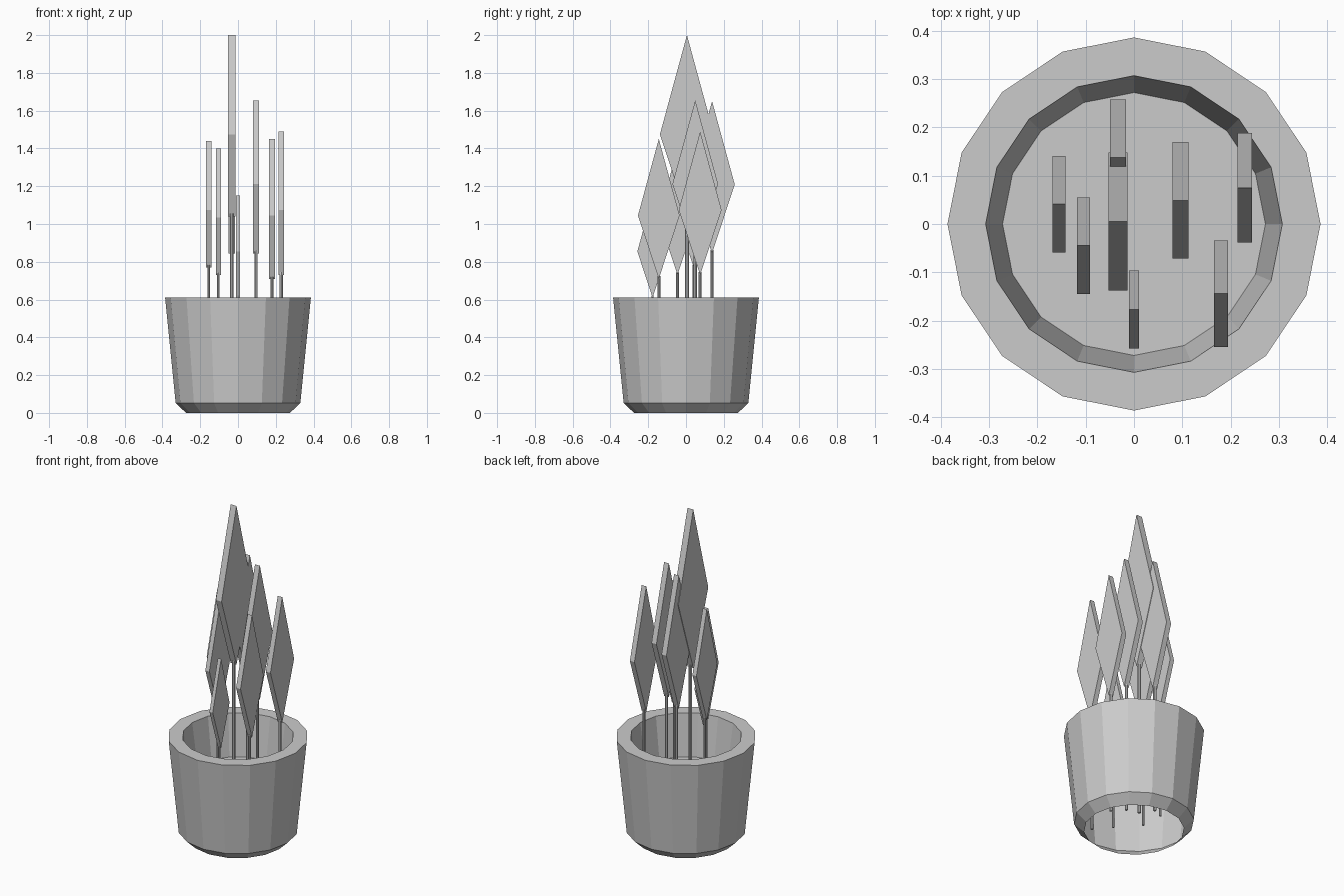
import bpy, bmesh, math

if "Cube" in bpy.data.objects:
    bpy.data.objects.remove(bpy.data.objects["Cube"])

SIDES = 16


def make_object(name, bm):
    mesh = bpy.data.meshes.new(name)
    bm.to_mesh(mesh)
    bm.free()
    obj = bpy.data.objects.new(name, mesh)
    bpy.context.collection.objects.link(obj)
    return obj


def ring(bm, r, z, sides, x=0, y=0):
    return [bm.verts.new((x + r * math.cos(2 * math.pi * i / sides),
                          y + r * math.sin(2 * math.pi * i / sides), z))
            for i in range(sides)]


def bridge(bm, a, b):
    n = len(a)
    for i in range(n):
        bm.faces.new((a[i], a[(i + 1) % n], b[(i + 1) % n], b[i]))


# Pot: open underneath, chamfered foot, thick rim, recessed soil floor
bm = bmesh.new()
profile = [(0.275, 0), (0.33, 0.052), (0.386, 0.612), (0.307, 0.612), (0.272, 0.36)]
rings = [ring(bm, r, z, SIDES) for r, z in profile]
for a, b in zip(rings, rings[1:]):
    bridge(bm, a, b)
bm.faces.new(rings[-1])
make_object("pot", bm)


# Leaf: flat kite-shaped slab, with a thin stem below in the same proportions
def leaf(index, x, y, low, top):
    h = top - low
    half_w, half_t, mid = 0.149 * h, 0.0201 * h, low + 0.453 * h
    bm = bmesh.new()
    outline = [(y, low), (y + half_w, mid), (y, top), (y - half_w, mid)]
    right = [bm.verts.new((x + half_t, py, pz)) for py, pz in outline]
    left = [bm.verts.new((x - half_t, py, pz)) for py, pz in outline]
    bm.faces.new(right)
    bm.faces.new(left[::-1])
    bridge(bm, left, right)
    bmesh.ops.recalc_face_normals(bm, faces=bm.faces)
    make_object(f"leaf_{index}", bm)

    bm = bmesh.new()
    r = 0.0105 * h
    bottom = ring(bm, r, max(0, low - 0.96 * h), 8, x, y)
    upper = ring(bm, r, low + 0.02 * h, 8, x, y)
    bridge(bm, bottom, upper)
    bm.faces.new(bottom[::-1])
    bm.faces.new(upper)
    make_object(f"stem_{index}", bm)


# Plant: x, y, lower tip and upper tip of each leaf
plants = [
    (-0.033, 0.005, 1.04, 2.00),
    (-0.033, 0.138, 0.845, 1.65),
    (0.096, 0.049, 0.845, 1.655),
    (-0.155, 0.041, 0.77, 1.44),
    (-0.104, -0.045, 0.73, 1.40),
    (0.0, -0.177, 0.61, 1.15),
    (0.18, -0.144, 0.71, 1.45),
    (0.229, 0.075, 0.73, 1.49),
]
for i, p in enumerate(plants, 1):
    leaf(i, *p)
